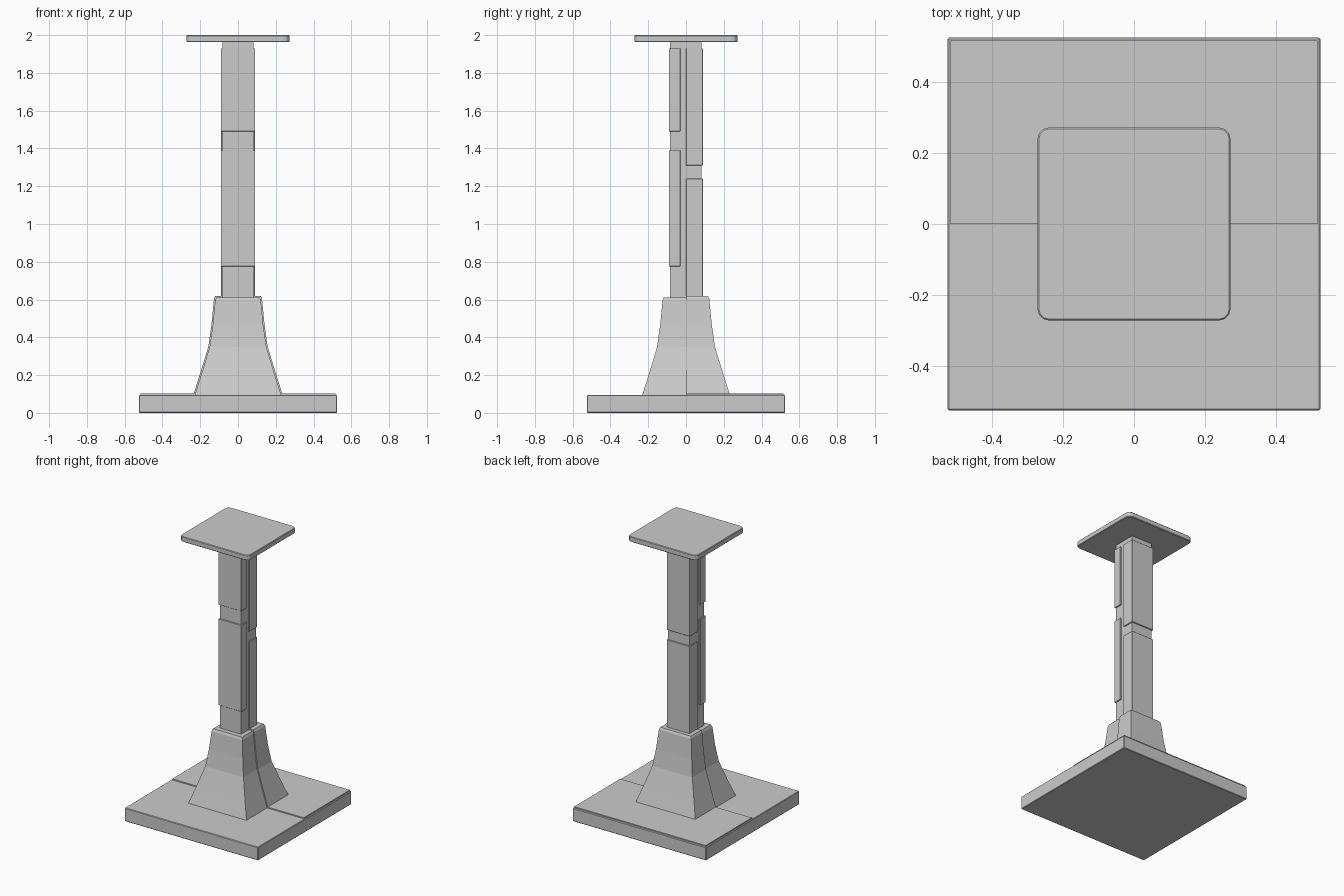
import bpy, bmesh

if "Cube" in bpy.data.objects:
    bpy.data.objects.remove(bpy.data.objects["Cube"])


def loft(name, rings, bevel=0.0):
    """Stack of rectangles (x0, x1, y0, y1, z) skinned into a closed solid."""
    bm = bmesh.new()
    loops = []
    for x0, x1, y0, y1, z in rings:
        loops.append([bm.verts.new((x, y, z)) for x, y in
                      ((x0, y0), (x1, y0), (x1, y1), (x0, y1))])
    for a, b in zip(loops, loops[1:]):
        for i in range(4):
            j = (i + 1) % 4
            bm.faces.new((a[i], a[j], b[j], b[i]))
    bm.faces.new(loops[0][::-1])
    bm.faces.new(loops[-1])
    bmesh.ops.recalc_face_normals(bm, faces=bm.faces)
    me = bpy.data.meshes.new(name)
    bm.to_mesh(me)
    bm.free()
    ob = bpy.data.objects.new(name, me)
    bpy.context.collection.objects.link(ob)
    if bevel:
        mod = ob.modifiers.new("bevel", 'BEVEL')
        mod.width = bevel
        mod.segments = 1
    return ob


def box(name, x0, x1, y0, y1, z0, z1, bevel=0.0):
    return loft(name, [(x0, x1, y0, y1, z0), (x0, x1, y0, y1, z1)], bevel)


# Floor slab with a slightly raised rear half
box("base_slab", -.525, .525, -.525, .525, 0, .095, .004)
box("base_rear_step", -.517, .517, 0, .517, .09, .103)

# Flared pedestal: front half and slightly larger rear half
flare_front = [(.230, .09), (.189, .22), (.150, .35), (.133, .47), (.121, .595), (.114, .612)]
flare_rear = [(.238, .09), (.197, .22), (.157, .35), (.140, .47), (.127, .605), (.120, .62)]
loft("pedestal_front", [(-w, w, -w - .003, 0, z) for w, z in flare_front])
loft("pedestal_rear", [(-w, w, 0, w - .004, z) for w, z in flare_rear])

# Square shaft core
box("shaft_core", -.083, .083, -.084, .081, .6, 1.97)

# Wrapped cladding plates, front and rear, separated by narrow gaps
for i, (z0, z1) in enumerate(((.775, 1.39), (1.49, 1.93))):
    box(f"front_cladding_{i}", -.091, .091, -.091, -.03, z0, z1, .002)
for i, (z0, z1) in enumerate(((.61, 1.24), (1.31, 1.93))):
    box(f"rear_cladding_{i}", -.090, .090, 0, .089, z0, z1, .002)

# Top plate with rounded corners and softened rims
top = box("top_plate", -.272, .272, -.272, .272, 1.963, 2.0)
bm = bmesh.new()
bm.from_mesh(top.data)
corners = [e for e in bm.edges if abs(e.verts[0].co.z - e.verts[1].co.z) > .01]
bmesh.ops.bevel(bm, geom=corners, offset=.032, segments=3, profile=.5, affect='EDGES')
bm.to_mesh(top.data)
bm.free()
mod = top.modifiers.new("rim_bevel", 'BEVEL')
mod.width = .004
mod.segments = 1
mod.limit_method = 'ANGLE'
mod.angle_limit = 1.0
